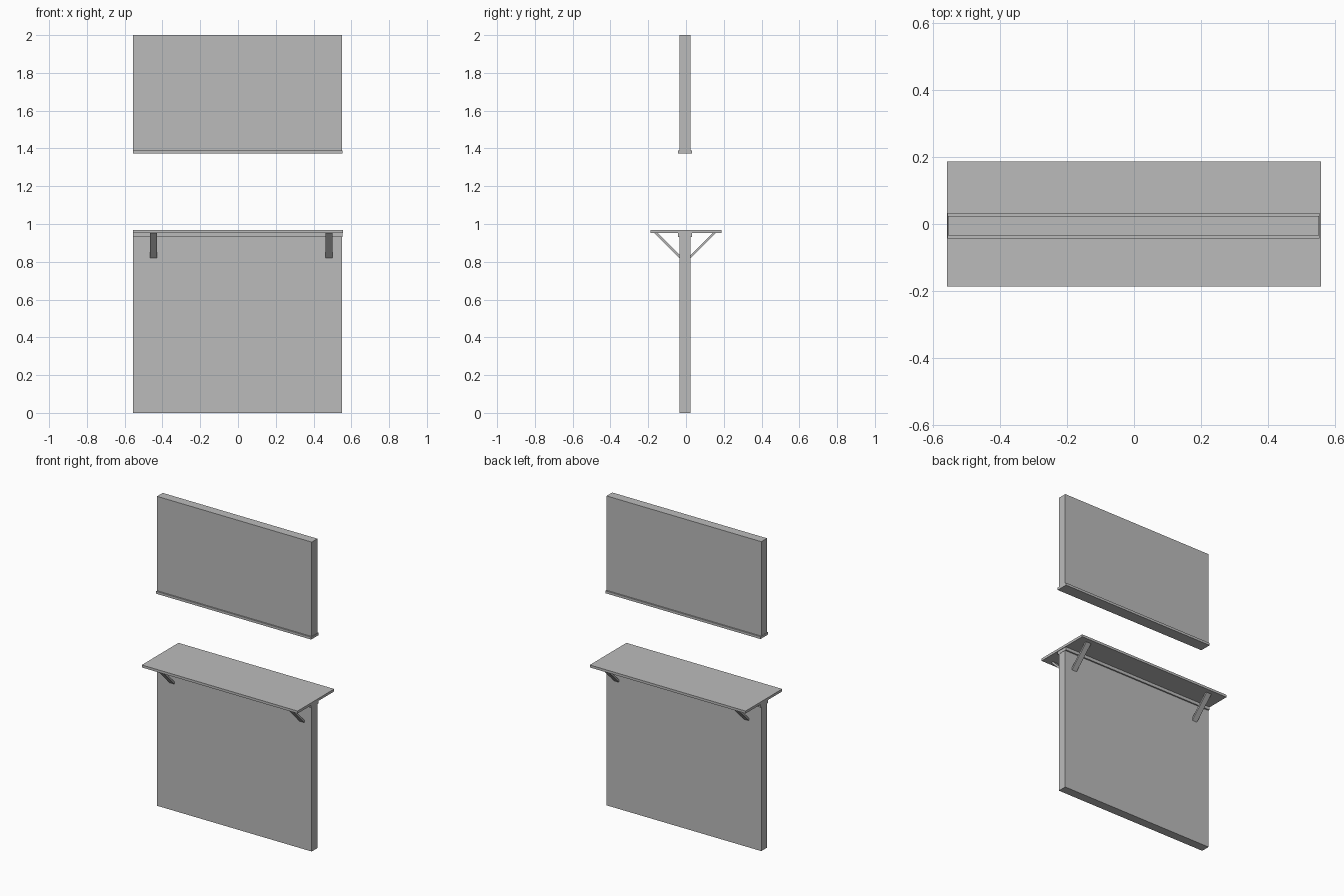
import bpy
import bmesh
from mathutils import Vector

cube = bpy.data.objects.get("Cube")
if cube:
    bpy.data.objects.remove(cube, do_unlink=True)

# Single plain grey finish
grey = bpy.data.materials.new("plain_grey")
grey.use_nodes = True
colour = (0.5, 0.5, 0.5, 1)
grey.diffuse_color = colour
grey.node_tree.nodes["Principled BSDF"].inputs["Base Color"].default_value = colour


def extrude_profile(name, profile, x0, x1):
    """Extrude a (y, z) profile along x from x0 to x1."""
    bm = bmesh.new()
    face = bm.faces.new([bm.verts.new((x0, y, z)) for y, z in profile])
    result = bmesh.ops.extrude_face_region(bm, geom=[face])
    moved = [v for v in result["geom"] if isinstance(v, bmesh.types.BMVert)]
    bmesh.ops.translate(bm, verts=moved, vec=Vector((x1 - x0, 0, 0)))
    bmesh.ops.recalc_face_normals(bm, faces=bm.faces)
    mesh = bpy.data.meshes.new(name)
    bm.to_mesh(mesh)
    bm.free()
    mesh.materials.append(grey)
    obj = bpy.data.objects.new(name, mesh)
    bpy.context.collection.objects.link(obj)
    return obj


def box(name, x, y, z):
    """Box from (min, max) ranges."""
    profile = [(y[0], z[0]), (y[1], z[0]), (y[1], z[1]), (y[0], z[1])]
    return extrude_profile(name, profile, *x)


WALL_X, WALL_Y = (-0.555, 0.551), (-0.034, 0.024)
TRIM_X, TRIM_Y = (-0.556, 0.553), (-0.043, 0.033)
COUNTER_BOTTOM, COUNTER_TOP = 0.952, 0.968

# Lower wall with its cap trim and the counter on top
box("lower_wall", WALL_X, WALL_Y, (0, 0.932))
box("lower_trim", TRIM_X, TRIM_Y, (0.932, COUNTER_BOTTOM))
box("counter", (-0.557, 0.557), (-0.187, 0.187), (COUNTER_BOTTOM, COUNTER_TOP))

# Upper wall and the trim along its bottom edge
box("upper_wall", WALL_X, WALL_Y, (1.39, 2))
box("upper_trim", TRIM_X, TRIM_Y, (1.374, 1.39))

# Diagonal struts under the counter, two on each face
SLANT, REACH = 0.017, 0.133
for side, wall_y, sign in (("front", WALL_Y[0], -1), ("back", WALL_Y[1], 1)):
    low = COUNTER_BOTTOM - REACH
    profile = [(wall_y, low),
               (wall_y + sign * REACH, COUNTER_BOTTOM),
               (wall_y + sign * (REACH - SLANT), COUNTER_BOTTOM),
               (wall_y, low + SLANT)]
    for end, x in (("right", -0.448), ("left", 0.481)):
        extrude_profile(f"{side}_{end}_strut", profile, x - 0.018, x + 0.018)
